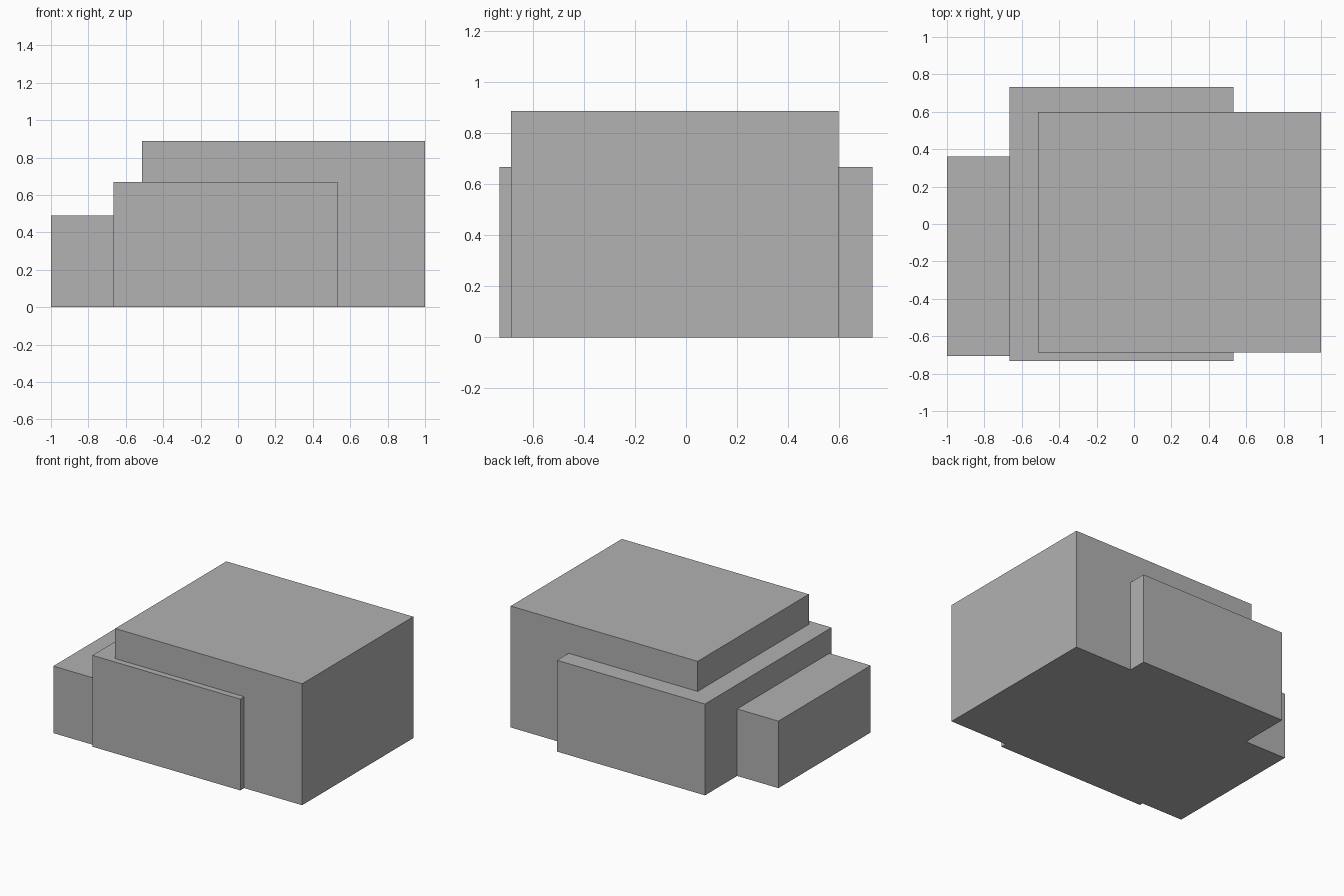
import bpy
import bmesh
from mathutils import Vector

cube = bpy.data.objects.get("Cube")
if cube:
    bpy.data.objects.remove(cube, do_unlink=True)

# Single plain grey
grey = bpy.data.materials.new("plain grey")
grey.use_nodes = True
colour = (0.445, 0.445, 0.445, 1)
grey.diffuse_color = colour
grey.node_tree.nodes["Principled BSDF"].inputs["Base Color"].default_value = colour


def block(name, x_range, y_range, height):
    """Flat-faced box standing on the ground."""
    low = Vector((x_range[0], y_range[0], 0))
    high = Vector((x_range[1], y_range[1], height))
    mesh = bpy.data.meshes.new(name)
    bm = bmesh.new()
    bmesh.ops.create_cube(bm, size=1)
    bmesh.ops.scale(bm, vec=high - low, verts=bm.verts)
    bmesh.ops.translate(bm, vec=(low + high) / 2, verts=bm.verts)
    bm.to_mesh(mesh)
    bm.free()
    mesh.materials.append(grey)
    obj = bpy.data.objects.new(name, mesh)
    bpy.context.collection.objects.link(obj)
    return obj


# Three stepped building volumes, rising from right to left
block("tall_main_block", (-0.513, 1.0), (-0.687, 0.598), 0.888)
block("middle_block", (-0.666, 0.531), (-0.732, 0.732), 0.668)
block("low_annex", (-1.0, -0.666), (-0.706, 0.36), 0.49)
